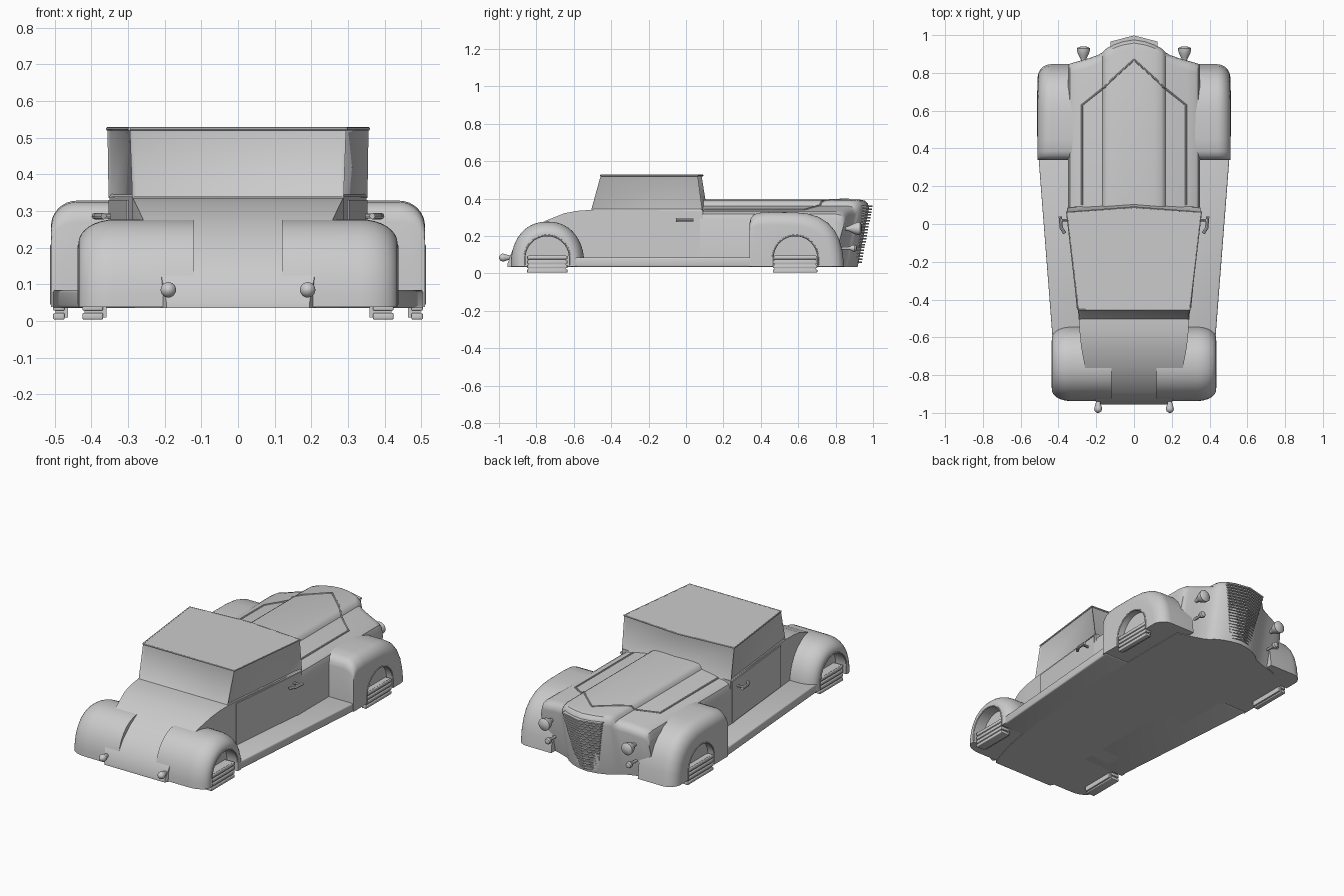
import bpy, bmesh
from math import sin, cos, pi
from mathutils import Vector

if "Cube" in bpy.data.objects:
    bpy.data.objects.remove(bpy.data.objects["Cube"])


def finish(o, mirror=False, cutter=None, bevel=0):
    """Apply modifiers, then smooth shade while keeping hard edges."""
    if bevel:
        m = o.modifiers.new("Bevel", 'BEVEL')
        m.width, m.segments = bevel, 3
    if cutter:
        m = o.modifiers.new("Cut", 'BOOLEAN')
        m.operation, m.object, m.solver = 'DIFFERENCE', cutter, 'EXACT'
    if mirror:
        m = o.modifiers.new("Mirror", 'MIRROR')
        m.use_mirror_merge = False
    bpy.ops.object.select_all(action='DESELECT')
    o.select_set(True)
    bpy.context.view_layer.objects.active = o
    bpy.ops.object.convert(target='MESH')
    bpy.ops.object.shade_smooth_by_angle(angle=0.6)
    if cutter:
        bpy.data.objects.remove(cutter)
    return o


def make(name, bm):
    bmesh.ops.recalc_face_normals(bm, faces=bm.faces)
    me = bpy.data.meshes.new(name)
    bm.to_mesh(me)
    bm.free()
    o = bpy.data.objects.new(name, me)
    bpy.context.collection.objects.link(o)
    return o


def loft(name, rings):
    """Skin a list of closed rings and cap both ends."""
    bm = bmesh.new()
    vs = [[bm.verts.new(p) for p in r] for r in rings]
    n = len(vs[0])
    for a, b in zip(vs, vs[1:]):
        for i in range(n):
            j = (i + 1) % n
            bm.faces.new((a[i], a[j], b[j], b[i]))
    bm.faces.new(vs[0])
    bm.faces.new(vs[-1])
    return make(name, bm)


def box(name, x, y, z):
    return loft(name, [[(a, y[0], z[0]), (a, y[1], z[0]), (a, y[1], z[1]), (a, y[0], z[1])] for a in x])


def lathe(name, x, z, profile, n=24):
    """Revolve (y, radius) points about a lengthwise axis."""
    return loft(name, [[(x + r * cos(2 * pi * i / n), y, z + r * sin(2 * pi * i / n))
                        for i in range(n)] for y, r in profile])


def tube(name, pts, r):
    c = bpy.data.curves.new(name, 'CURVE')
    c.dimensions, c.bevel_depth, c.bevel_resolution, c.use_fill_caps = '3D', r, 2, True
    s = c.splines.new('POLY')
    s.points.add(len(pts) - 1)
    for p, q in zip(s.points, pts):
        p.co = (*q, 1)
    o = bpy.data.objects.new(name, c)
    bpy.context.collection.objects.link(o)
    return o


# main body: doors and sloping rear deck
deck = [(-.955, .195, .05), (-.93, .208, .12), (-.89, .222, .18), (-.82, .243, .24), (-.755, .26, .28),
        (-.65, .28, .322), (-.58, .287, .335), (-.51, .292, .34), (-.45, .298, .34), (.09, .35, .34)]
finish(loft("main_body", [[(-w, y, .035), (w, y, .035), (w, y, z), (-w, y, z)] for y, w, z in deck]))

# bonnet and nose: lengthwise profiles lofted across x (x, front y, top z)
st = [(0, .978, .395), (.06, .968, .395), (.11, .95, .393), (.145, .93, .388), (.16, .917, .378), (.168, .908, .362),
      (.19, .895, .358), (.24, .877, .348), (.28, .866, .338), (.32, .855, .33), (.34, .848, .318), (.35, .84, .29)]
full = [(-x, y, z) for x, y, z in st[:0:-1]] + st


def nose_ring(x, f, t):
    return [(x, .05, .035), (x, f - .06, .035), (x, f, t - .045), (x, f - .005, t - .022),
            (x, f - .02, t - .006), (x, f - .05, t), (x, .05, t)]


finish(loft("bonnet_and_nose", [nose_ring(*s) for s in full]))

# bonnet panel edge trim
edge = [(.275, .1, .34), (.275, .63, .34), (.2, .69, .356), (.168, .715, .364), (.155, .725, .384), (.11, .77, .393), (0, .87, .396)]
finish(tube("bonnet_trim", edge, .005), mirror=True)

# V-shaped grille slats
for i in range(20):
    k = i / 19
    z, w, tip = .06 + .3 * k, .07 + .055 * k, .94 + .058 * k
    plan = [(-w, tip - .032), (0, tip), (w, tip - .032), (w, tip - .06), (0, tip - .04), (-w, tip - .06)]
    finish(loft("grille_slat", [[(x, y, z + d) for x, y in plan] for d in (-.004, .004)]))

# cabin with inset windows
bm = bmesh.new()
lo = [(-.288, -.508), (.288, -.508), (.353, .088), (0, .118), (-.353, .088)]
hi = [(-.295, -.455), (.295, -.455), (.356, .062), (0, .088), (-.356, .062)]
a = [bm.verts.new((x, y, .335)) for x, y in lo]
b = [bm.verts.new((x, y, .527)) for x, y in hi]
bm.faces.new(a)
bm.faces.new(b)
panes = [bm.faces.new((a[i], a[(i + 1) % 5], b[(i + 1) % 5], b[i])) for i in range(5)]
bmesh.ops.recalc_face_normals(bm, faces=bm.faces)
bmesh.ops.inset_region(bm, faces=[panes[2], panes[3]], thickness=.014, depth=-.005)
bmesh.ops.inset_individual(bm, faces=[panes[0], panes[1], panes[4]], thickness=.016, depth=-.007)
finish(make("cabin", bm))
finish(tube("roof_edge", [(x, y, .524) for x, y in hi + hi[:1]], .005))


# fenders: profile shrinks along a quarter round towards the outside
def arch(yc, r, x, n=20):
    return [(x, yc + r * cos(pi * i / n), .083 + r * sin(pi * i / n)) for i in range(n + 1)]


def fender(name, prof, origin, x0, x1, x2, sy, sz, yc, recess):
    xs = [(x0, 0)] + [(x1 + (x2 - x1) * sin(t), 1 - cos(t)) for t in (pi / 2 * i / 8 for i in range(9))]
    rings = [[(x, origin + (y - origin) * (1 - sy * d), .038 + (z - .038) * (1 - sz * d)) for y, z in prof]
             for x, d in xs]
    cut = loft("arch_cutter", [[(x, yc + .12, -.1)] + arch(yc, .12, x) + [(x, yc - .12, -.1)] for x in (recess, .7)])
    cut.hide_render = True
    finish(loft(name, rings), True, cut)
    lip = arch(yc, .121, x2 - .002)
    finish(tube(name + "_lip", [(x2 - .002, yc + .121, .045)] + lip + [(x2 - .002, yc - .121, .045)], .005), True)


front = [(.34, .038), (.34, .27), (.346, .295), (.36, .313), (.385, .324), (.45, .328), (.58, .327), (.65, .32),
         (.71, .302), (.76, .27), (.795, .23), (.82, .18), (.837, .115), (.846, .038)]
rear = [(-.74 + .197 * (abs(cos(t)) ** .9) * (1 if cos(t) > 0 else -1), .038 + .239 * sin(t) ** .9)
        for t in (pi * i / 28 for i in range(1, 28))]
rear = [(-.543, .038)] + rear + [(-.937, .038)]
fender("front_fender", front, .34, .28, .44, .51, .14, .24, .585, .468)
fender("rear_fender", rear, -.74, .12, .335, .435, .3, .27, -.742, .365)

# ribbed wheel blocks under the arches
for name, x, y in (("front_wheel", (.473, .504), (.465, .702)), ("rear_wheel", (.368, .424), (-.85, -.634))):
    finish(box(name + "_core", (x[0] - .01, x[1] - .006), (y[0] + .008, y[1] - .008), (.01, .095)), True)
    for i in range(4):
        z = .004 + .024 * i
        finish(box(name + "_rib", x, y, (z, z + .018)), True, bevel=.004)

# running boards
plan = [(.15, .36), (.506, .36), (.43, -.62), (.15, -.62)]
finish(loft("running_board", [[(x, y, z) for x, y in plan] for z in (.035, .085)]), True, bevel=.008)

# door panels and handles
door = [(-.445, .299), (.0, .342), (.075, .349)]
finish(loft("door_panel", [[(w - .01, y, .09), (w + .004, y, .09), (w + .004, y, .33), (w - .01, y, .33)]
                           for y, w in door]), True)
finish(tube("door_handle", [(.366, -.05, .286), (.385, -.02, .286), (.39, .04, .286)], .009), True)
finish(tube("handle_stem", [(.33, .02, .286), (.388, .02, .286)], .007), True)

# lamps
finish(lathe("headlamp", .268, .24, [(.83, .01), (.865, .011), (.88, .018), (.9, .029), (.918, .034),
                                     (.93, .035), (.937, .025), (.941, .005)]), True)
finish(lathe("fog_lamp", .262, .135, [(.81, .007), (.875, .008), (.885, .015), (.9, .019), (.91, .015), (.914, .003)]), True)
finish(lathe("tail_lamp", .19, .085, [(-.93, .008), (-.96, .016), (-.972, .02), (-.982, .021),
                                      (-.991, .017), (-.997, .01), (-1, .003)]), True)
